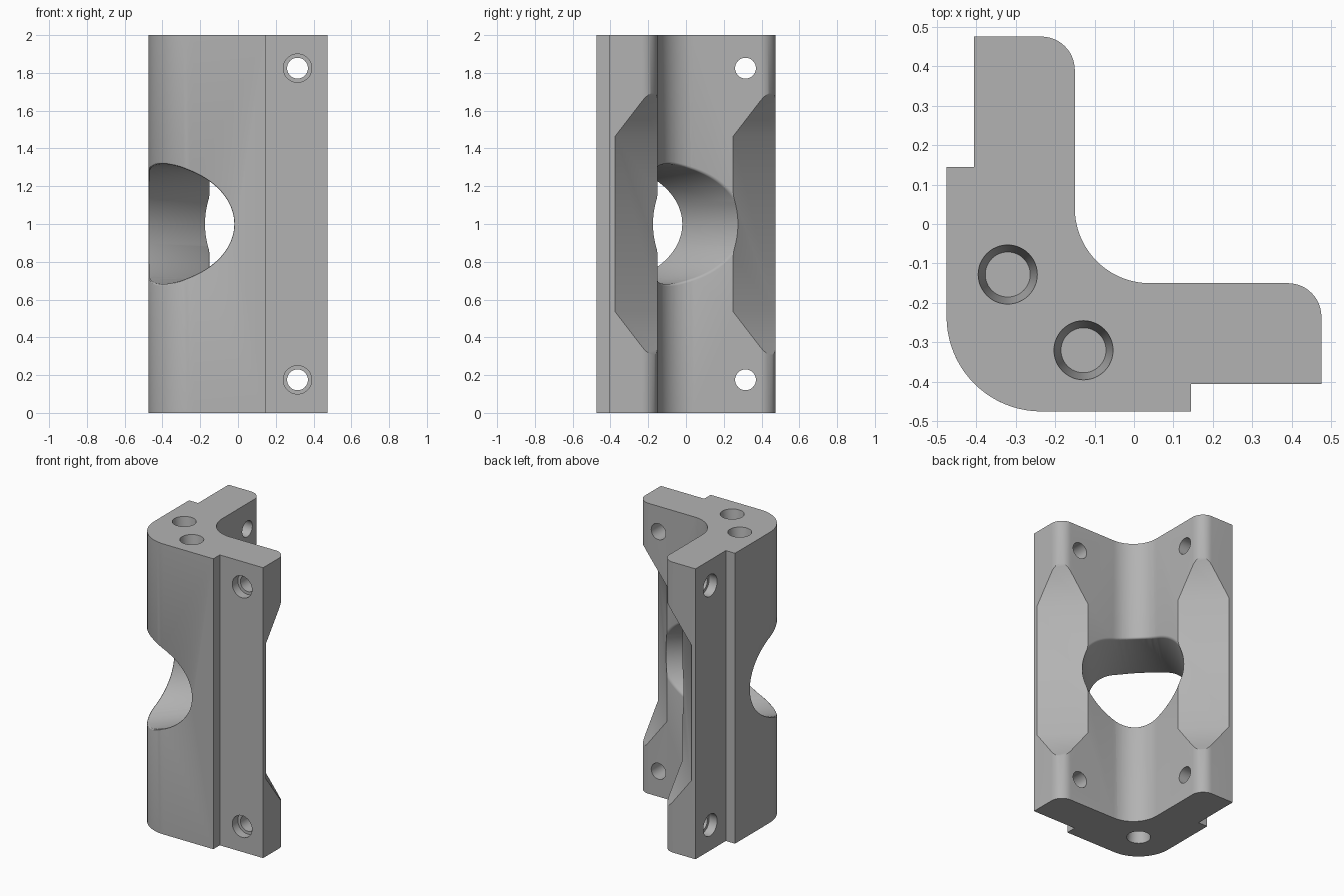
import bpy, bmesh, math
from mathutils import Vector, Matrix

old = bpy.data.objects.get("Cube")
if old:
    bpy.data.objects.remove(old)

grey = bpy.data.materials.new("plain grey")
grey.use_nodes = True
grey.diffuse_color = (0.45, 0.45, 0.45, 1)
grey.node_tree.nodes["Principled BSDF"].inputs["Base Color"].default_value = (0.45, 0.45, 0.45, 1)

DIAGONAL = Vector((1, 1, 0)).normalized()
HOLE_R = 0.318


def arc(cx, cy, r, start, end, steps=16):
    angles = [math.radians(start + (end - start) * i / steps) for i in range(steps + 1)]
    return [(cx + r * math.cos(a), cy + r * math.sin(a)) for a in angles]


def prism(name, outline, depth, matrix=Matrix()):
    """Extrude a 2D outline along local z."""
    bm = bmesh.new()
    base = bm.faces.new([bm.verts.new((x, y, 0)) for x, y in outline])
    top = bmesh.ops.extrude_face_region(bm, geom=[base])["geom"]
    bmesh.ops.translate(bm, vec=(0, 0, depth), verts=[v for v in top if isinstance(v, bmesh.types.BMVert)])
    bmesh.ops.recalc_face_normals(bm, faces=bm.faces)
    bmesh.ops.transform(bm, matrix=matrix, verts=bm.verts)
    return finish(name, bm)


def tube(name, start, end, r1, r2=None, sides=48):
    """Cylinder or taper between two points."""
    start, end = Vector(start), Vector(end)
    axis = end - start
    bm = bmesh.new()
    turn = axis.to_track_quat("Z", "Y").to_matrix().to_4x4()
    bmesh.ops.create_cone(bm, cap_ends=True, segments=sides, radius1=r1, radius2=r2 or r1,
                          depth=axis.length, matrix=Matrix.Translation((start + end) / 2) @ turn)
    return finish(name, bm)


def finish(name, bm):
    mesh = bpy.data.meshes.new(name)
    bm.to_mesh(mesh)
    bm.free()
    mesh.materials.append(grey)
    ob = bpy.data.objects.new(name, mesh)
    bpy.context.collection.objects.link(ob)
    return ob


def cut(body, cutter):
    bpy.context.view_layer.objects.active = body
    mod = body.modifiers.new("cut", "BOOLEAN")
    mod.operation, mod.solver, mod.object = "DIFFERENCE", "EXACT", cutter
    bpy.ops.object.modifier_apply(modifier=mod.name)
    bpy.data.objects.remove(cutter)


# Angle bracket: half the section, then mirrored across the diagonal
half = arc(-0.235, -0.235, 0.24, 225, 270, 10)
half += [(0.145, -0.475), (0.145, -0.405), (0.475, -0.405)]
half += arc(0.39, -0.235, 0.085, 0, 90, 12)
half += arc(0.04, 0.04, 0.19, 270, 225, 10)
outline = half + [(y, x) for x, y in reversed(half)][1:-1]
bracket = prism("corner_bracket", outline, 2)

# Large cross hole along the diagonal
cut(bracket, tube("cross_hole", DIAGONAL * -1 + Vector((0, 0, 1)), DIAGONAL + Vector((0, 0, 1)), HOLE_R, sides=96))

# Softened rims of the cross hole
bm = bmesh.new()
bm.from_mesh(bracket.data)
bmesh.ops.remove_doubles(bm, verts=bm.verts, dist=0.0005)


def in_hole(face):
    c = face.calc_center_median() - Vector((0, 0, 1))
    return abs((c - DIAGONAL * c.dot(DIAGONAL)).length - HOLE_R) < 0.004 and abs(face.normal.dot(DIAGONAL)) < 0.01


rim = [e for e in bm.edges if len(e.link_faces) == 2 and sum(in_hole(f) for f in e.link_faces) == 1]
bmesh.ops.bevel(bm, geom=rim, offset=0.012, segments=3, profile=0.5, affect="EDGES", clamp_overlap=False)
bm.to_mesh(bracket.data)
bm.free()

# Slanted relief on both arm tips, extruded across the diagonal
flat, deep = 0.1 / math.sqrt(2), 0.5
rise = (deep - flat) * math.sqrt(2) * 1.3
relief = [(flat, 0.535), (deep, 0.535 - rise), (deep, 1.465 + rise), (flat, 1.465)]
across = Vector((1, -1, 0)).normalized()
frame = Matrix((DIAGONAL, (0, 0, 1), across)).transposed().to_4x4()
cut(bracket, prism("relief", relief, 2, Matrix.Translation(-across) @ frame))

# Counterbored screw holes through the arms
for z in (0.175, 1.825):
    for swap in (False, True):
        for near, far, r in ((-0.6, 0, 0.055), (-0.6, -0.345, 0.075)):
            ends = [(0.315, near, z), (0.315, far, z)]
            if swap:
                ends = [(y, x, h) for x, y, h in ends]
            cut(bracket, tube("screw_hole", *ends, r))

# Blind tapered sockets: two on top, one below
for x, y in ((-0.32, -0.128), (-0.128, -0.32)):
    cut(bracket, tube("top_socket", (x, y, 1.85), (x, y, 2.0005), 0.057, 0.075))
cut(bracket, tube("bottom_socket", (-0.235, -0.235, 0.15), (-0.235, -0.235, -0.0005), 0.057, 0.075))

bpy.ops.object.select_all(action="DESELECT")
bracket.select_set(True)
bpy.context.view_layer.objects.active = bracket
bpy.ops.object.shade_smooth_by_angle(angle=math.radians(30))
